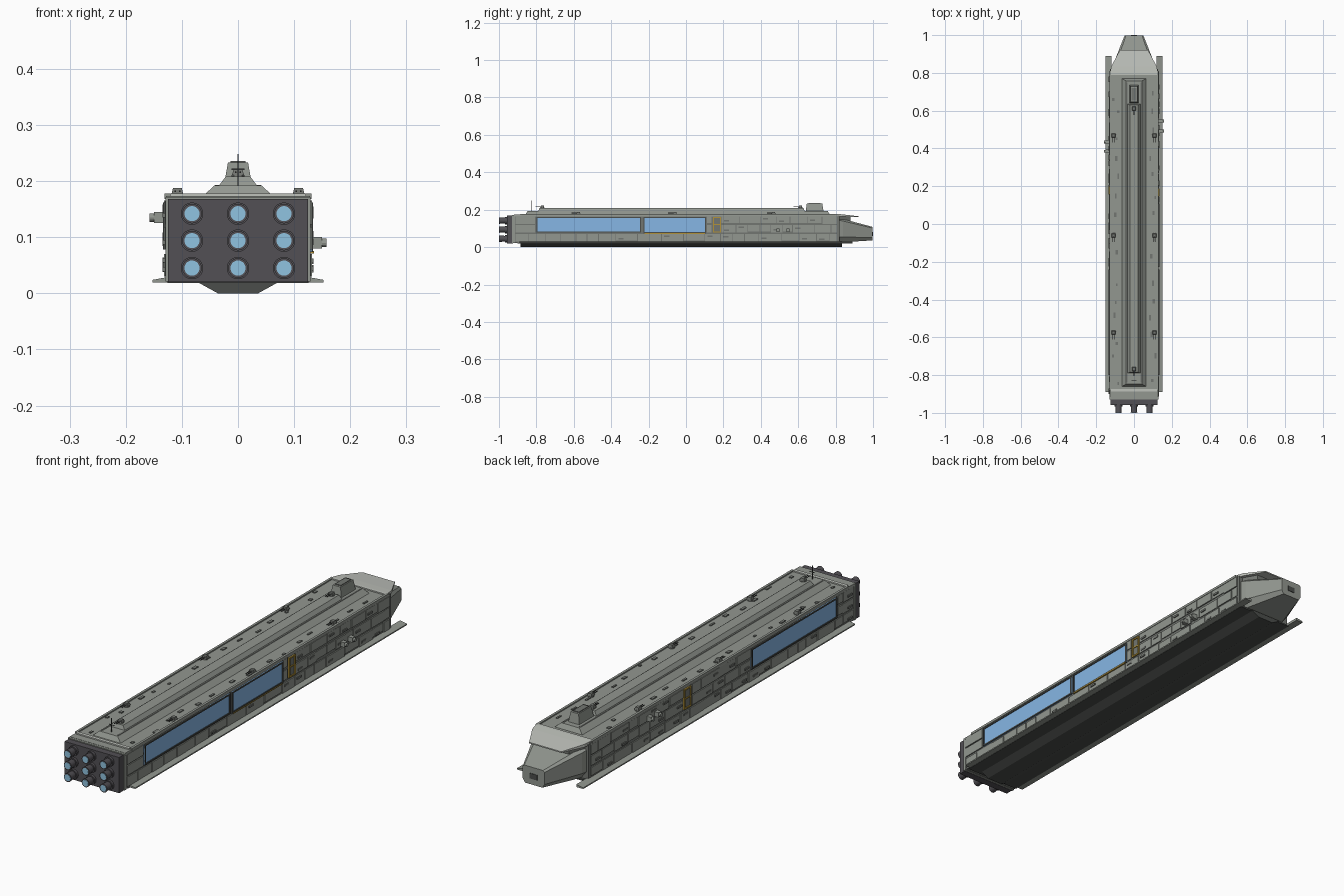
import bpy, bmesh, math, random
from mathutils import Matrix, Vector

if "Cube" in bpy.data.objects:
    bpy.data.objects.remove(bpy.data.objects["Cube"])

random.seed(4)


def mat(name, rgb):
    m = bpy.data.materials.new(name)
    m.diffuse_color = (*rgb, 1)
    m.use_nodes = True
    m.node_tree.nodes["Principled BSDF"].inputs["Base Color"].default_value = m.diffuse_color
    return m


HULL = mat("hull_grey", (0.29, 0.31, 0.28))
CORE = mat("recess_grey", (0.17, 0.18, 0.165))
PALE = mat("pale_grey", (0.52, 0.54, 0.50))
DARK = mat("dark_grey", (0.07, 0.075, 0.07))
ENGINE = mat("engine_grey", (0.085, 0.08, 0.09))
BLUE = mat("window_blue", (0.24, 0.47, 0.78))
GLOW = mat("engine_glow", (0.28, 0.55, 0.75))
AMBER = mat("amber_trim", (0.45, 0.29, 0.04))


def finish(name, bm, material):
    bmesh.ops.recalc_face_normals(bm, faces=bm.faces)
    me = bpy.data.meshes.new(name)
    bm.to_mesh(me)
    bm.free()
    me.materials.append(material)
    ob = bpy.data.objects.new(name, me)
    bpy.context.collection.objects.link(ob)
    return ob


def add_box(bm, x0, x1, y0, y1, z0, z1):
    m = Matrix.Translation(((x0 + x1) / 2, (y0 + y1) / 2, (z0 + z1) / 2))
    bmesh.ops.create_cube(bm, size=1, matrix=m @ Matrix.Diagonal((abs(x1 - x0), y1 - y0, z1 - z0, 1)))


def boxes(name, items, material):
    bm = bmesh.new()
    for it in items:
        add_box(bm, *it)
    return finish(name, bm, material)


def loft(name, rings, material):
    # rings: closed loops with equal point counts, joined in order and capped
    bm = bmesh.new()
    vs = [[bm.verts.new(p) for p in r] for r in rings]
    n = len(vs[0])
    for a, b in zip(vs, vs[1:]):
        for i in range(n):
            bm.faces.new((a[i], a[(i + 1) % n], b[(i + 1) % n], b[i]))
    bm.faces.new(vs[0])
    bm.faces.new(vs[-1])
    return finish(name, bm, material)


def prism(name, profile, y0, y1, material, inset=0.0):
    # x-z profile run along y; inset slopes the end faces with height
    zs = [p[1] for p in profile]
    lo, span = min(zs), max(zs) - min(zs)
    t = lambda z: inset * (z - lo) / span
    return loft(name, [[(x, y0 + t(z), z) for x, z in profile],
                       [(x, y1 - t(z), z) for x, z in profile]], material)


def trap(w0, z0, w1, z1):
    return [(-w0, z0), (w0, z0), (w1, z1), (-w1, z1)]


def cyl(bm, p, axis, r0, r1, length, seg=16):
    rot = Vector((0, 0, 1)).rotation_difference(Vector(axis)).to_matrix().to_4x4()
    m = Matrix.Translation(Vector(p) + Vector(axis) * length / 2) @ rot
    bmesh.ops.create_cone(bm, cap_ends=True, segments=seg, radius1=r0, radius2=r1, depth=length, matrix=m)


# Main hull core, deck and keel
prism("hull_core", trap(0.127, 0.022, 0.127, 0.168), -0.92, 0.82, CORE)
prism("deck", trap(0.13, 0.164, 0.128, 0.173), -0.92, 0.81, HULL)
prism("keel", [(-0.036, 0), (0.036, 0), (0.076, 0.022), (-0.076, 0.022)], -0.885, 0.835, DARK)
boxes("hull_floor", [(-0.126, 0.126, -0.9, 0.83, 0.018, 0.024)], DARK)
boxes("deck_rims", [(s * 0.121, s * 0.131, -0.88, 0.8, 0.168, 0.178) for s in (-1, 1)], HULL)
boxes("deck_end_strips", [(-0.121, 0.121, -0.888, -0.874, 0.17, 0.178),
                          (-0.121, 0.121, 0.788, 0.8, 0.17, 0.178)], PALE)

# Stepped spine along the deck
prism("lower_spine", trap(0.064, 0.172, 0.042, 0.192), -0.86, 0.77, HULL, 0.012)
boxes("spine_trenches", [(s * 0.034, s * 0.041, -0.84, 0.75, 0.19, 0.1932) for s in (-1, 1)], CORE)
prism("upper_spine", trap(0.034, 0.192, 0.022, 0.208), -0.79, 0.635, HULL, 0.006)
prism("bridge", trap(0.025, 0.192, 0.018, 0.233), 0.64, 0.735, HULL, 0.006)
boxes("bridge_roof", [(-0.013, 0.013, 0.655, 0.72, 0.232, 0.236)], CORE)
bm = bmesh.new()
cyl(bm, (0, -0.828, 0.19), (0, 0, 1), 0.0014, 0.0014, 0.058, 6)
add_box(bm, -0.012, 0.012, -0.829, -0.827, 0.22, 0.222)
finish("antenna", bm, DARK)

# Side skids
for s, side in ((-1, "left"), (1, "right")):
    prism(f"skid_{side}", [(s * 0.12, 0.019), (s * 0.152, 0.019), (s * 0.152, 0.024), (s * 0.12, 0.03)],
          -0.89, 0.89, HULL)

# Nose: tapered block, pale brow and front port
def ring(y, w, z0, z1):
    c = (z1 - z0) * 0.22
    return [(-w * 0.8, y, z0), (w * 0.8, y, z0), (w, y, z0 + c), (w, y, z1 - c * 0.4),
            (w * 0.86, y, z1), (-w * 0.86, y, z1), (-w, y, z1 - c * 0.4), (-w, y, z0 + c)]

loft("nose", [ring(0.8, 0.122, 0.024, 0.16), ring(0.84, 0.112, 0.026, 0.15), ring(0.998, 0.05, 0.036, 0.108)], HULL)
loft("nose_brow", [[(-0.127, 0.8, 0.164), (0.127, 0.8, 0.164), (0.127, 0.8, 0.178), (-0.127, 0.8, 0.178)],
                   [(-0.12, 0.835, 0.163), (0.12, 0.835, 0.163), (0.12, 0.835, 0.175), (-0.12, 0.835, 0.175)],
                   [(-0.074, 0.922, 0.16), (0.074, 0.922, 0.16), (0.074, 0.922, 0.165), (-0.074, 0.922, 0.165)]], PALE)
loft("brow_support", [[(-0.115, 0.81, 0.14), (0.115, 0.81, 0.14), (0.115, 0.81, 0.166), (-0.115, 0.81, 0.166)],
                      [(-0.08, 0.88, 0.13), (0.08, 0.88, 0.13), (0.08, 0.88, 0.163), (-0.08, 0.88, 0.163)]], CORE)
boxes("nose_port", [(-0.017, 0.017, 0.99, 1.0, 0.06, 0.082)], DARK)

# Engine block with nine nozzles
boxes("engine_block", [(-0.125, 0.125, -0.957, -0.925, 0.02, 0.168)], ENGINE)
boxes("engine_collar", [(-0.129, 0.129, -0.93, -0.915, 0.021, 0.172)], HULL)
noz, glow = bmesh.new(), bmesh.new()
for x in (-0.082, 0, 0.082):
    for z in (0.045, 0.094, 0.142):
        cyl(noz, (x, -0.955, z), (0, -1, 0), 0.02, 0.02, 0.012, 20)
        cyl(noz, (x, -0.965, z), (0, -1, 0), 0.015, 0.0175, 0.034, 20)
        cyl(glow, (x, -0.99, z), (0, -1, 0), 0.0135, 0.0135, 0.01, 20)
for name, b, m in (("nozzles", noz, ENGINE), ("engine_glow_discs", glow, GLOW)):
    bpy.context.view_layer.objects.active = ob = finish(name, b, m)
    ob.select_set(True)
    bpy.ops.object.shade_smooth_by_angle()
    ob.select_set(False)

# Hangar windows: glass with a dark frame, and amber doors
windows = [(1, -0.80, -0.24, 0.078, 0.162), (1, -0.228, 0.108, 0.074, 0.162), (-1, -0.80, -0.24, 0.078, 0.162)]
doors = [(1, 0.145, 0.187, 0.078, 0.162), (-1, 0.155, 0.2, 0.078, 0.162)]


def frame(s, y0, y1, z0, z1, t, x):
    a = (s * 0.126, s * x)
    return [(*a, y0, y1, z0, z0 + t), (*a, y0, y1, z1 - t, z1),
            (*a, y0, y0 + t, z0, z1), (*a, y1 - t, y1, z0, z1)]


boxes("hangar_glass", [(s * 0.12, s * 0.131, a, b, c, d) for s, a, b, c, d in windows], BLUE)
boxes("hangar_frames", [f for w in windows for f in frame(*w, 0.006, 0.134)], DARK)
boxes("hangar_sill", [(0.126, 0.135, -0.222, 0.102, 0.071, 0.075)], AMBER)
boxes("door_frames", [f for d in doors for f in frame(*d, 0.006, 0.134)] +
      [(s * 0.126, s * 0.133, a, b, 0.118, 0.123) for s, a, b, _, _ in doors], AMBER)
boxes("door_panels", [(s * 0.12, s * 0.13, a, b, c, d) for s, a, b, c, d in doors], CORE)

# Armour plates in three rows along each side, leaving the openings clear
plates, details = [], []
for s in (-1, 1):
    blocked = [w[1:3] for w in windows + doors if w[0] == s]
    for row, (z0, z1) in enumerate(((0.03, 0.07), (0.078, 0.118), (0.123, 0.165))):
        gaps = sorted(blocked) if row else []
        starts = [-0.912] + [g[1] + 0.004 for g in gaps]
        ends = [g[0] - 0.004 for g in gaps] + [0.812]
        for y, end in zip(starts, ends):
            while end - y > 0.006:
                nxt = min(end, y + random.uniform(0.05, 0.13))
                if end - nxt < 0.03:
                    nxt = end
                plates.append((s * 0.124, s * random.choice((0.13, 0.1305, 0.132)), y, nxt - 0.004,
                               z0 + random.choice((0, 0, 0.006)), z1))
                if random.random() < 0.5 and nxt - y > 0.05:
                    zc = random.uniform(z0 + 0.01, z1 - 0.01)
                    details.append((s * 0.126, s * 0.1345, y + 0.012, y + 0.04, zc - 0.004, zc + 0.004))
                y = nxt
boxes("side_plates", plates, HULL)
boxes("side_details", details, CORE)

# Docking ports on the sides
bm = bmesh.new()
for s, ys, z in ((1, (0.492, 0.545), 0.09), (-1, (0.385, 0.435), 0.135)):
    for y in ys:
        add_box(bm, s * 0.126, s * 0.15, y - 0.009, y + 0.009, z - 0.01, z + 0.01)
        cyl(bm, (s * 0.148, y, z), (s, 0, 0), 0.0075, 0.0075, 0.0095, 12)
finish("docking_ports", bm, HULL)

# Twin-gun turrets on the deck edges and the spine
base, guns = bmesh.new(), bmesh.new()
spots = [(s * 0.108, y, 0.173) for s in (-1, 1) for y in (-0.575, -0.06, 0.468)]
for x, y, z in spots + [(0, -0.768, 0.207), (0, 0.612, 0.207)]:
    cyl(base, (x, y, z - 0.002), (0, 0, 1), 0.013, 0.012, 0.006, 10)
    m = Matrix.Translation((x, y, z + 0.009)) @ Matrix.Rotation(math.pi / 4, 4, 'Z')
    bmesh.ops.create_cone(base, cap_ends=True, segments=4, radius1=0.015, radius2=0.011, depth=0.011, matrix=m)
    for d in (-0.004, 0.004):
        cyl(guns, (x + d, y - 0.006, z + 0.009), (0, -1, 0), 0.0017, 0.0017, 0.03, 6)
finish("turret_housings", base, CORE)
finish("turret_barrels", guns, DARK)

# Scattered deck hatches
hatches = []
for s in (-1, 1):
    for i in range(15):
        y, x = -0.84 + i * 0.108 + random.uniform(-0.03, 0.03), random.uniform(0.076, 0.108)
        hatches.append((s * x, s * (x + random.uniform(0.007, 0.014)), y, y + random.uniform(0.012, 0.03), 0.171, 0.1765))
boxes("deck_hatches", hatches, CORE)
